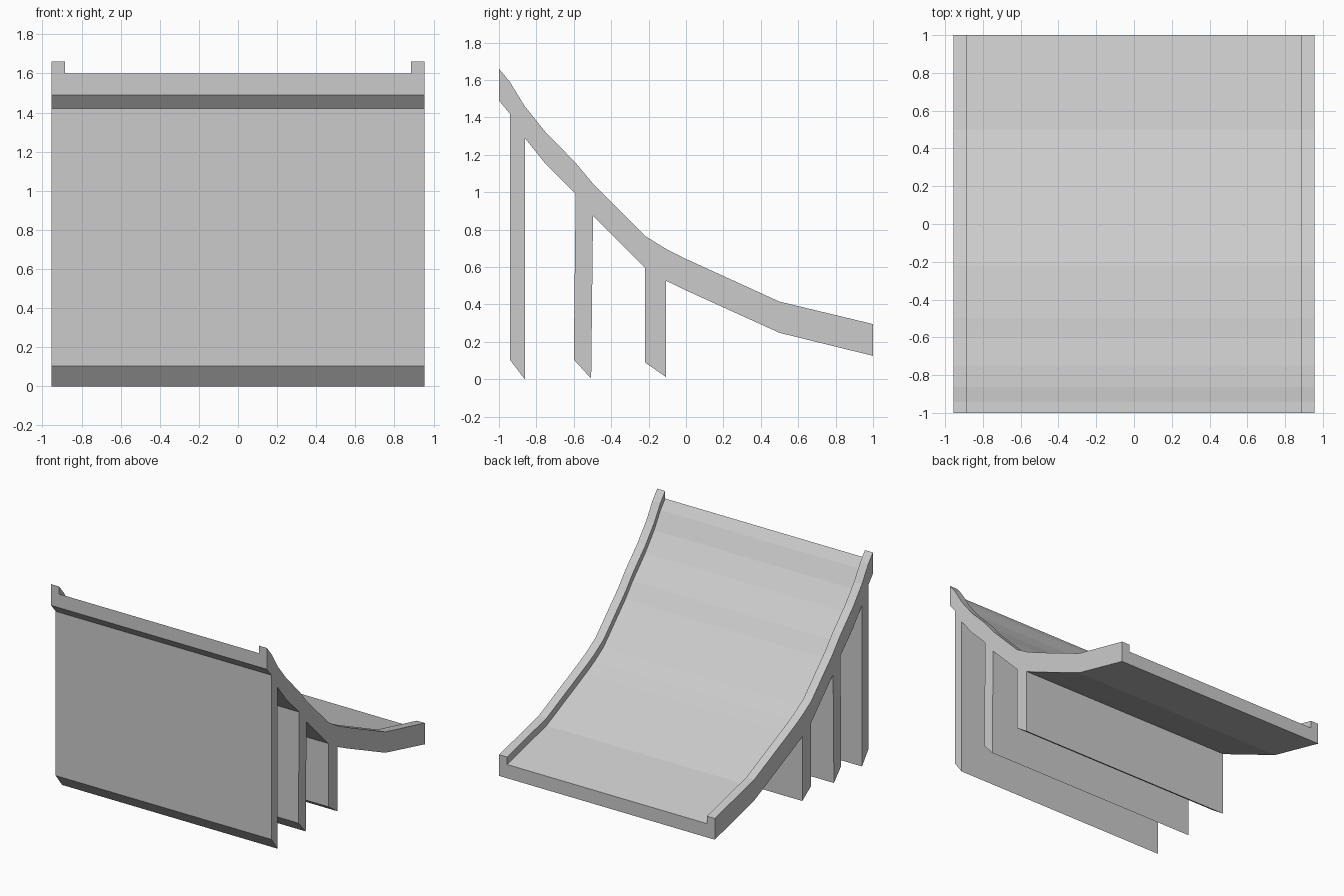
import bpy, bmesh

if "Cube" in bpy.data.objects:
    bpy.data.objects.remove(bpy.data.objects["Cube"])

HALF, INNER, LIP = 0.955, 0.885, 0.06   # half width, inside of side rails, rail height

# Side profile: y, underside z, rail-top z
STATIONS = [
    (-1.0, 1.49, 1.66), (-0.942, 1.42, 1.59), (-0.862, 1.29, 1.46),
    (-0.75, 1.15, 1.32), (-0.59, 0.99, 1.157), (-0.497, 0.875, 1.045),
    (-0.22, 0.597, 0.767), (-0.107, 0.527, 0.697), (0.0, 0.475, 0.643),
    (0.5, 0.248, 0.415), (1.0, 0.125, 0.295),
]

# Support walls: segment index -> foot (y, z) at its near and far edge
WALLS = {
    1: ((-0.942, 0.105), (-0.862, 0.0)),
    4: ((-0.60, 0.105), (-0.507, 0.003)),
    6: ((-0.22, 0.09), (-0.107, 0.012)),
}

bm = bmesh.new()

# Railed deck: U-shaped section lofted along the stations
rings = []
for y, low, top in STATIONS:
    bed = top - LIP
    section = [(-HALF, low), (HALF, low), (HALF, top), (INNER, top),
               (INNER, bed), (-INNER, bed), (-INNER, top), (-HALF, top)]
    rings.append([bm.verts.new((x, y, z)) for x, z in section])

undersides = []
for a, b in zip(rings, rings[1:]):
    for i in range(8):
        j = (i + 1) % 8
        face = bm.faces.new((a[i], b[i], b[j], a[j]))
        if i == 0:
            undersides.append(face)
bm.faces.new(rings[0])
bm.faces.new(rings[-1][::-1])

# Support walls pulled down from the underside
for seg, feet in WALLS.items():
    mid = (STATIONS[seg][0] + STATIONS[seg + 1][0]) / 2
    new = bmesh.ops.extrude_discrete_faces(bm, faces=[undersides[seg]])["faces"][0]
    for v in new.verts:
        v.co.y, v.co.z = feet[0] if v.co.y < mid else feet[1]

bmesh.ops.remove_doubles(bm, verts=bm.verts, dist=1e-5)
bmesh.ops.recalc_face_normals(bm, faces=bm.faces)

mesh = bpy.data.meshes.new("curved_ramp_with_supports")
bm.to_mesh(mesh)
bm.free()
ramp = bpy.data.objects.new("curved_ramp_with_supports", mesh)
bpy.context.collection.objects.link(ramp)
